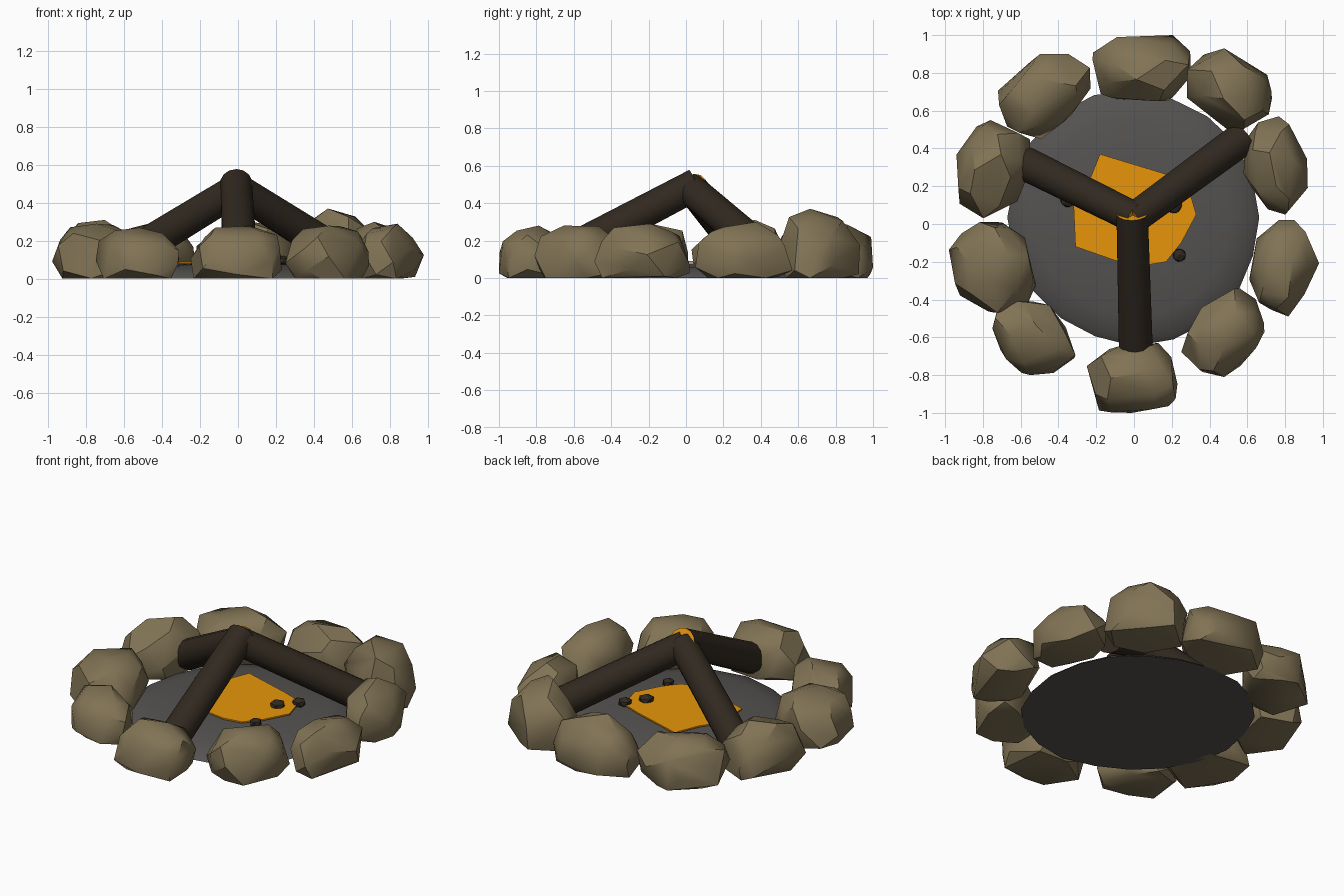
import bpy, bmesh, math, random
from mathutils import Vector, Matrix

if "Cube" in bpy.data.objects:
    bpy.data.objects.remove(bpy.data.objects["Cube"])


def material(name, rgb):
    m = bpy.data.materials.new(name)
    m.diffuse_color = (*rgb, 1)
    m.use_nodes = True
    m.node_tree.nodes["Principled BSDF"].inputs["Base Color"].default_value = m.diffuse_color
    return m


STONE = material("tan_stone", (0.218, 0.170, 0.090))
ASH = material("grey_ash", (0.090, 0.086, 0.081))
WOOD = material("charred_wood", (0.031, 0.022, 0.014))
EMBER = material("glowing_orange", (0.80, 0.30, 0.003))


def finish(name, bm, mats, angle):
    bmesh.ops.recalc_face_normals(bm, faces=bm.faces)
    me = bpy.data.meshes.new(name)
    bm.to_mesh(me)
    bm.free()
    for m in mats:
        me.materials.append(m)
    ob = bpy.data.objects.new(name, me)
    bpy.context.collection.objects.link(ob)
    bpy.ops.object.select_all(action='DESELECT')
    ob.select_set(True)
    bpy.context.view_layer.objects.active = ob
    bpy.ops.object.shade_smooth_by_angle(angle=math.radians(angle))
    return ob


def stone(name, x0, x1, y0, y1, h, seed):
    """Chunky convex rock with a flat base, turned along the ring."""
    rng = random.Random(seed)
    turn = math.atan2(y0 + y1, x0 + x1)
    pts, n = [], 30
    spin = rng.uniform(0, 6.28)
    for i in range(n):
        z = 1 - 2 * (i + 0.5) / n
        a = i * 2.39996 + spin + rng.uniform(-0.3, 0.3)
        r = math.sqrt(1 - z * z)
        p = Vector((r * math.cos(a), r * math.sin(a), z))
        p = Vector([math.copysign(abs(c) ** 0.88, c) for c in p])
        p *= rng.uniform(0.9, 1.08)
        p.z = max(p.z, -0.5)
        p.x *= 0.74
        pts.append(Matrix.Rotation(turn, 3, 'Z') @ p)
    lo = [min(p[k] for p in pts) for k in range(3)]
    hi = [max(p[k] for p in pts) for k in range(3)]
    box = ((x0, x1), (y0, y1), (0, h))
    bm = bmesh.new()
    for p in pts:
        bm.verts.new([b[0] + (p[k] - lo[k]) / (hi[k] - lo[k]) * (b[1] - b[0])
                      for k, b in enumerate(box)])
    bmesh.ops.convex_hull(bm, input=bm.verts)
    bmesh.ops.delete(bm, geom=[v for v in bm.verts if not v.link_faces], context='VERTS')
    bmesh.ops.dissolve_limit(bm, angle_limit=math.radians(9), verts=bm.verts, edges=bm.edges)
    finish(name, bm, [STONE], 36)


# Ring of stones: x range, y range, height
stones = [
    (-.22, .30, .65, 1.0, .31), (.28, .73, .49, .93, .37),
    (.58, .92, .05, .57, .30), (.61, .98, -.49, .02, .29),
    (.25, .69, -.81, -.34, .28), (-.25, .23, -1.0, -.63, .28),
    (-.75, -.31, -.80, -.40, .27), (-.98, -.52, -.47, .01, .29),
    (-.94, -.55, .03, .55, .31), (-.72, -.23, .45, .90, .29)]
for i, s in enumerate(stones):
    stone(f"ring_stone_{i + 1}", *s, seed=i + 11)

# Ash bed: low dome with a slightly uneven rim
bm = bmesh.new()
rng = random.Random(4)
N = 20
wobble = [rng.uniform(0.98, 1.02) for _ in range(N)]
rings = []
for r, z in ((.67, 0), (.64, .025), (.52, .055), (.28, .077)):
    rings.append([bm.verts.new((r * wobble[k] * math.cos(math.tau * k / N),
                                .035 + r * wobble[k] * math.sin(math.tau * k / N), z))
                  for k in range(N)])
for a, b in zip(rings, rings[1:]):
    for k in range(N):
        j = (k + 1) % N
        bm.faces.new((a[k], a[j], b[j], b[k]))
bm.faces.new(rings[0])
bm.faces.new(rings[-1])
finish("ash_bed", bm, [ASH], 40)

# Glowing ember patch
outline = [(-.18, .37), (.15, .27), (.28, .22), (.33, .05), (.25, -.10), (.17, -.20),
           (.05, -.22), (-.08, -.20), (-.31, -.12), (-.32, .10), (-.24, .22)]
bm = bmesh.new()
face = bm.faces.new([bm.verts.new((x, y, .083)) for x, y in outline])
ext = bmesh.ops.extrude_face_region(bm, geom=[face])
bmesh.ops.translate(bm, vec=(0, 0, .009),
                    verts=[v for v in ext["geom"] if isinstance(v, bmesh.types.BMVert)])
finish("ember_patch", bm, [EMBER], 30)

# Coals
for i, (x, y, r) in enumerate([(.24, -.165, .039), (-.35, .13, .046),
                               (.21, .10, .05), (.29, .20, .044)]):
    bm = bmesh.new()
    bmesh.ops.create_icosphere(bm, subdivisions=1, radius=r)
    bmesh.ops.scale(bm, vec=(1, 1, .7), verts=bm.verts)
    bmesh.ops.rotate(bm, matrix=Matrix.Rotation(i * 1.3, 3, 'Z'), verts=bm.verts)
    bmesh.ops.translate(bm, vec=(x, y, .095), verts=bm.verts)
    finish(f"coal_{i + 1}", bm, [WOOD], 20)

# Leaning logs with glowing upper ends
logs = {"front_log": ((.01, -.67, .12), (-.01, .058, .503)),
        "left_log": ((-.575, .32, .125), (.01, .03, .482)),
        "right_log": ((.57, .45, .11), (-.015, .02, .478))}
for name, (foot, top) in logs.items():
    foot, top = Vector(foot), Vector(top)
    axis = top - foot
    bm = bmesh.new()
    bmesh.ops.create_cone(bm, cap_ends=True, segments=14, radius1=.092, radius2=.085,
                          depth=axis.length)
    bm.normal_update()
    for f in bm.faces:
        f.material_index = 1 if f.normal.z > .9 else 0
    bm.transform(Matrix.Translation((foot + top) / 2)
                 @ axis.to_track_quat('Z', 'Y').to_matrix().to_4x4())
    finish(name, bm, [WOOD, EMBER], 40)
